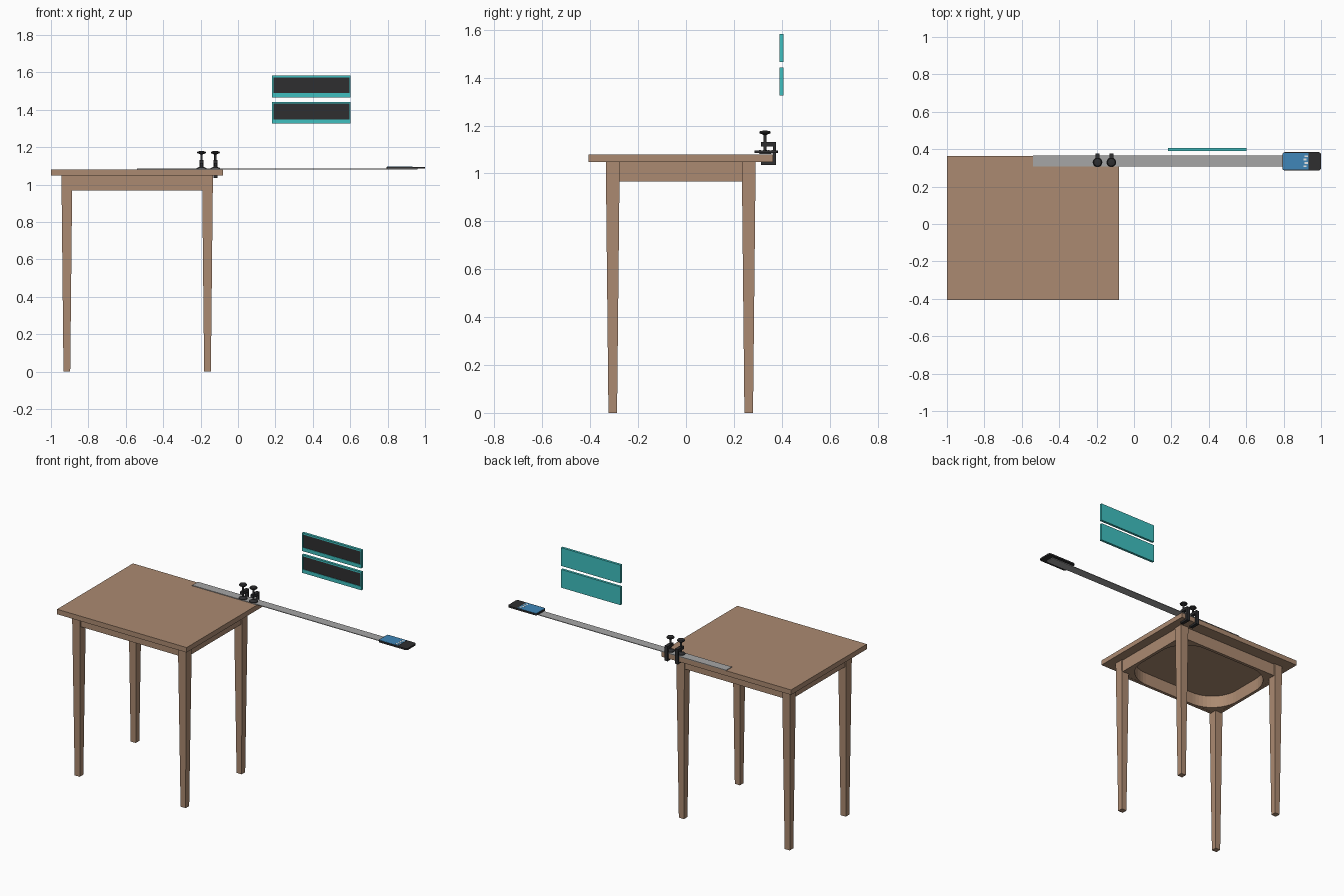
import bpy, bmesh, math
from mathutils import Vector

if "Cube" in bpy.data.objects:
    bpy.data.objects.remove(bpy.data.objects["Cube"])


def material(name, color):
    m = bpy.data.materials.new(name)
    m.diffuse_color = (*color, 1)
    m.use_nodes = True
    m.node_tree.nodes["Principled BSDF"].inputs["Base Color"].default_value = m.diffuse_color
    return m


WOOD = material("brown wood", (0.41, 0.255, 0.165))
STEEL = material("grey steel", (0.38, 0.38, 0.38))
BLACK = material("black", (0.028, 0.028, 0.03))
TEAL = material("teal", (0.05, 0.53, 0.53))
BLUE = material("screen blue", (0.05, 0.24, 0.48))
WHITE = material("white", (0.8, 0.8, 0.8))


def finish(name, bm, *mats):
    bmesh.ops.recalc_face_normals(bm, faces=bm.faces)
    me = bpy.data.meshes.new(name)
    bm.to_mesh(me)
    bm.free()
    for m in mats:
        me.materials.append(m)
    ob = bpy.data.objects.new(name, me)
    bpy.context.collection.objects.link(ob)
    return ob


def box(name, x, y, z, mat):
    """Box from three (min, max) ranges."""
    bm = bmesh.new()
    bmesh.ops.create_cube(bm, size=1)
    for v in bm.verts:
        v.co = Vector([(r[0] + r[1]) / 2 + c * (r[1] - r[0])
                       for c, r in zip(v.co, (x, y, z))])
    return finish(name, bm, mat)


def prism(name, points, offset, mat):
    """Extrude a flat outline along an offset."""
    bm = bmesh.new()
    f = bm.faces.new([bm.verts.new(p) for p in points])
    ext = bmesh.ops.extrude_face_region(bm, geom=[f])
    vs = [g for g in ext["geom"] if isinstance(g, bmesh.types.BMVert)]
    bmesh.ops.translate(bm, verts=vs, vec=offset)
    return finish(name, bm, mat)


def lathe(name, profile, x, y, mat, n=20):
    """Turn (radius, z) rings around a vertical axis at x, y."""
    bm = bmesh.new()
    rings = [[bm.verts.new((x + r * math.cos(2 * math.pi * i / n),
                            y + r * math.sin(2 * math.pi * i / n), z))
              for i in range(n)] for r, z in profile]
    for a, b in zip(rings, rings[1:]):
        for i in range(n):
            j = (i + 1) % n
            bm.faces.new((a[i], a[j], b[j], b[i]))
    bm.faces.new(rings[0])
    bm.faces.new(rings[-1])
    ob = finish(name, bm, mat)
    bpy.context.view_layer.objects.active = ob
    ob.select_set(True)
    bpy.ops.object.shade_smooth_by_angle(angle=math.radians(35))
    ob.select_set(False)
    return ob


def rounded_plate(name, x, y, z, r, mat):
    """Plate with rounded corners seen from above."""
    pts = []
    for k, (cx, cy) in enumerate(((x[1] - r, y[1] - r), (x[0] + r, y[1] - r),
                                  (x[0] + r, y[0] + r), (x[1] - r, y[0] + r))):
        for i in range(6):
            a = math.pi / 2 * (k + i / 5)
            pts.append((cx + r * math.cos(a), cy + r * math.sin(a), z[0]))
    return prism(name, pts, (0, 0, z[1] - z[0]), mat)


# Table top
TX, TY = -0.539, -0.022
box("table_top", (-1.0, -0.08), (-0.407, 0.363), (1.048, 1.08), WOOD)

# Tapered legs and curved corner braces
LX, LY = 0.376, 0.284
IX, IY, R = 0.377, 0.285, 0.19
for sx, xn in ((-1, "left"), (1, "right")):
    for sy, yn in ((-1, "front"), (1, "back")):
        leg = box(f"{yn}_{xn}_leg", (-0.029, 0.029), (-0.029, 0.029), (0, 1.05), WOOD)
        for v in leg.data.vertices:
            if v.co.z < 0.5:
                v.co.x *= 0.62
                v.co.y *= 0.62
        leg.location = (TX + sx * LX, TY + sy * LY, 0)
        pts = [(IX, IY)]
        for i in range(13):
            a = math.pi / 2 * i / 12
            pts.append((IX - R + R * math.cos(a), IY - R + R * math.sin(a)))
        prism(f"{yn}_{xn}_corner_brace",
              [(TX + sx * px, TY + sy * py, 0.968) for px, py in pts],
              (0, 0, 0.081), WOOD)

# Aprons
for s, n in ((-1, "front"), (1, "back")):
    ys = sorted((TY + s * 0.305, TY + s * IY))
    box(f"{n}_apron", (TX - 0.36, TX + 0.36), ys, (0.967, 1.05), WOOD)
for s, n in ((-1, "left"), (1, "right")):
    xs = sorted((TX + s * 0.397, TX + s * IX))
    box(f"{n}_apron", xs, (TY - 0.27, TY + 0.27), (0.967, 1.05), WOOD)

# Long flexible steel strip
box("steel_strip", (-0.54, 0.96), (0.307, 0.365), (1.0805, 1.0845), STEEL)

# Clamps holding the strip
for i, cx in enumerate((-0.195, -0.121), 1):
    yf, yb, yi = 0.313, 0.376, 0.3635
    outline = [(yf, 1.036), (yb, 1.036), (yb, 1.131), (yf, 1.131),
               (yf, 1.113), (yi, 1.113), (yi, 1.0475), (yf, 1.0475)]
    prism(f"clamp_{i}_frame", [(cx - 0.011, py, pz) for py, pz in outline],
          (0.022, 0, 0), BLACK)
    lathe(f"clamp_{i}_screw",
          [(0.026, 1.0845), (0.026, 1.088), (0.011, 1.094), (0.0065, 1.098),
           (0.0065, 1.160), (0.010, 1.163), (0.022, 1.167), (0.024, 1.172),
           (0.020, 1.177), (0.008, 1.179)], cx, 0.33, BLACK)

# Handheld device on the strip's free end
rounded_plate("device_body", (0.793, 1.0), (0.286, 0.384), (1.0846, 1.095), 0.014, BLACK)
box("device_screen", (0.797, 0.932), (0.292, 0.38), (1.094, 1.0965), BLUE)
for k in range(4):
    y0 = 0.304 + k * 0.018
    x0 = 0.905 + 0.006 * (k % 2)
    box(f"screen_mark_{k + 1}", (x0, x0 + 0.018), (y0, y0 + 0.009), (1.096, 1.0972), WHITE)

# Hanging teal panels with recessed dark fronts
for n, z0 in (("upper", 1.465), ("lower", 1.325)):
    bm = bmesh.new()
    ya, yb = 0.391, 0.407
    z1 = z0 + 0.117
    outer = [(0.181, z0), (0.602, z0), (0.602, z1), (0.181, z1)]
    inner = [(0.189, z0 + 0.024), (0.596, z0 + 0.024), (0.596, z1 - 0.01), (0.189, z1 - 0.01)]
    loops = [[bm.verts.new((x, y, z)) for x, z in pts]
             for pts, y in ((outer, yb), (outer, ya), (inner, ya), (inner, ya + 0.003))]
    for a, b in zip(loops, loops[1:]):
        for i in range(4):
            j = (i + 1) % 4
            bm.faces.new((a[i], a[j], b[j], b[i]))
    bm.faces.new(loops[0])
    bm.faces.new(loops[3]).material_index = 1
    finish(f"{n}_panel", bm, TEAL, BLACK)
